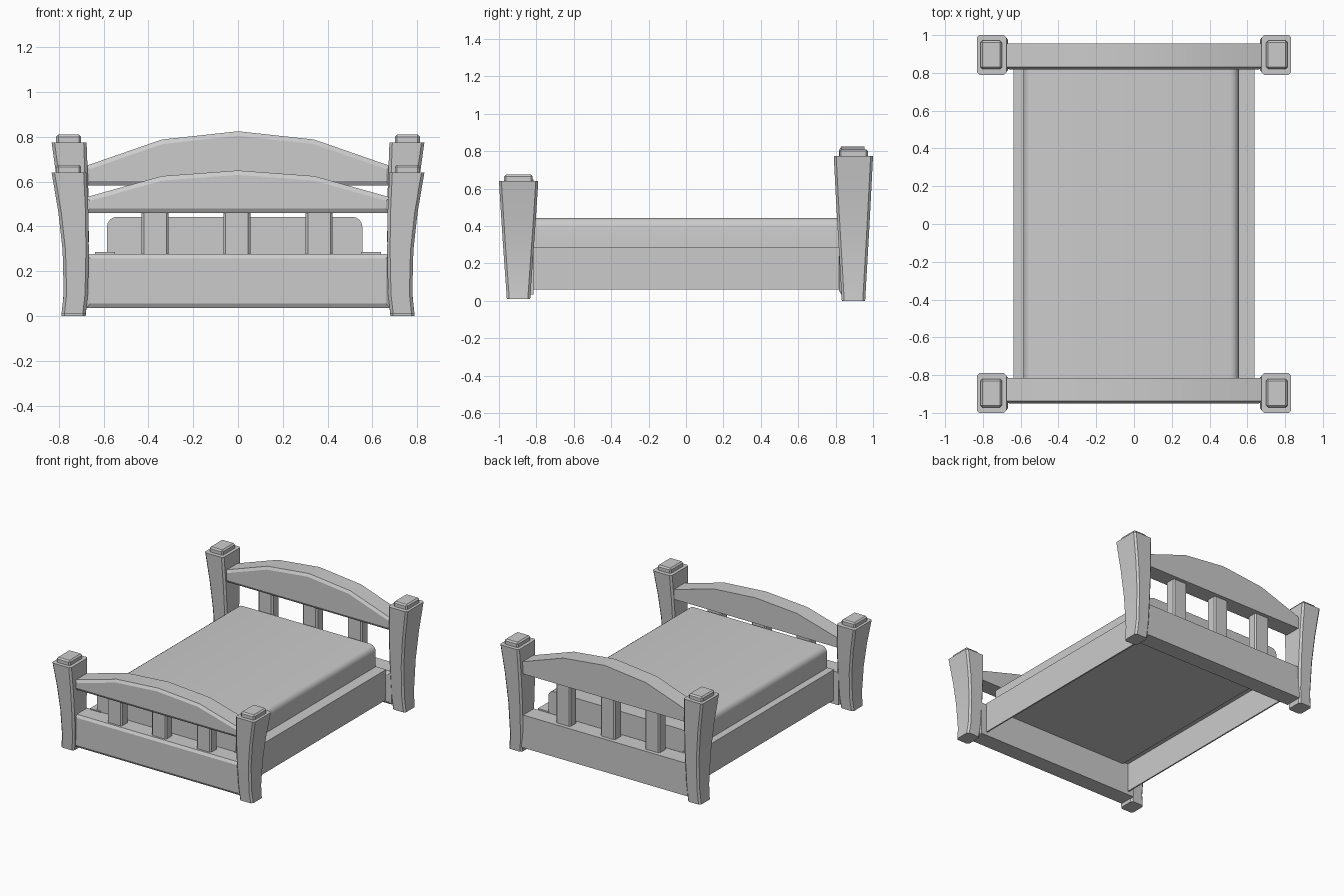
import bpy, bmesh, math
from mathutils import Vector

if "Cube" in bpy.data.objects:
    bpy.data.objects.remove(bpy.data.objects["Cube"])


def finish(name, bm, smooth=True):
    bmesh.ops.recalc_face_normals(bm, faces=bm.faces)
    me = bpy.data.meshes.new(name)
    bm.to_mesh(me)
    bm.free()
    ob = bpy.data.objects.new(name, me)
    bpy.context.collection.objects.link(ob)
    if smooth:
        bpy.context.view_layer.objects.active = ob
        bpy.ops.object.select_all(action='DESELECT')
        ob.select_set(True)
        bpy.ops.object.shade_smooth_by_angle(angle=math.radians(28))
    return ob


def box(name, lo, hi, bevel=0.0, axis=None, segs=1, top_only=False):
    """Box from corner to corner; bevels edges along one axis (or all)."""
    bm = bmesh.new()
    bmesh.ops.create_cube(bm, size=1)
    for v in bm.verts:
        v.co = Vector([(lo[i] + hi[i]) / 2 + v.co[i] * (hi[i] - lo[i]) for i in range(3)])
    if bevel:
        edges = []
        for e in bm.edges:
            a, b = e.verts
            along = axis is None or abs(a.co[axis] - b.co[axis]) > 1e-5
            high = not top_only or min(a.co.z, b.co.z) > hi[2] - 1e-5
            if along and high:
                edges.append(e)
        bmesh.ops.bevel(bm, geom=edges, offset=bevel, segments=segs,
                        profile=0.5, affect='EDGES')
    return finish(name, bm)


def board(name, profile, y0, y1, inset=0.02, depth=0.012):
    """Extrude an xz outline from y0 to y1, with a raised chamfered front panel."""
    bm = bmesh.new()
    front = bm.faces.new([bm.verts.new((x, y0 + depth, z)) for x, z in profile])
    back = [bm.verts.new((x, y1, z)) for x, z in profile]
    fv = list(front.verts)
    bm.faces.new(back[::-1])
    n = len(fv)
    for i in range(n):
        j = (i + 1) % n
        bm.faces.new((fv[i], fv[j], back[j], back[i]))
    bmesh.ops.recalc_face_normals(bm, faces=bm.faces)
    bmesh.ops.inset_region(bm, faces=[front], thickness=inset, depth=0,
                           use_even_offset=True)
    for v in front.verts:
        v.co.y = y0
    return finish(name, bm)


def post(name, sx, sy, z0, z1):
    """Flared post lofted through chamfered rectangles, plus its cap."""
    # fraction of height, inner x, outer x, inner y, outer y
    rings = [(0, .68, .788, .833, .958), (.14, .67, .778, .827, .964),
             (.45, .666, .783, .813, .978), (.72, .668, .802, .801, .989),
             (1, .676, .832, .79, 1.0)]
    c = .013
    bm = bmesh.new()
    loops = []
    for t, xa, xb, ya, yb in rings:
        pts = [(xa + c, ya), (xb - c, ya), (xb, ya + c), (xb, yb - c),
               (xb - c, yb), (xa + c, yb), (xa, yb - c), (xa, ya + c)]
        z = z0 + t * (z1 - z0)
        loops.append([bm.verts.new((sx * x, sy * y, z)) for x, y in pts])
    for a, b in zip(loops, loops[1:]):
        for i in range(8):
            j = (i + 1) % 8
            bm.faces.new((a[i], a[j], b[j], b[i]))
    bm.faces.new(loops[0])
    bm.faces.new(loops[-1])
    finish(name, bm)
    xs = sorted((sx * .70, sx * .812))
    ys = sorted((sy * .82, sy * .972))
    box(name + "_cap", (xs[0], ys[0], z1 - .01), (xs[1], ys[1], z1 + .035), .01)


# corner posts
for sx, side in ((-1, "left"), (1, "right")):
    post(f"front_{side}_post", sx, -1, .01, .64)
    post(f"back_{side}_post", sx, 1, 0, .775)

# footboard and headboard: lower panel, arched top rail, slats
W = .68
ends = {"footboard": (-.95, -.815, .46, (.53, .625, .65)),
        "headboard": (.818, .955, .583, (.67, .788, .825))}
for name, (y0, y1, zb, (ze, zm, zc)) in ends.items():
    board(name + "_panel", [(-W, .035), (W, .035), (W, .278), (-W, .278)], y0, y1)
    board(name + "_arch", [(-W, zb), (W, zb), (W, ze), (.34, zm), (0, zc),
                           (-.34, zm), (-W, ze)], y0, y1)
    ym = (y0 + y1) / 2
    for i, x in enumerate((-.37, -.005, .362)):
        box(f"{name}_slat_{i + 1}", (x - .06, ym - .04, .265),
            (x + .06, ym + .04, zb + .02), .01, axis=2)

# side rails: thin outer board with a narrow ledge meeting the mattress
for s, side in ((-1, "left"), (1, "right")):
    xs = sorted((s * .628, s * .638))
    box(f"{side}_side_rail", (xs[0], -.825, .06), (xs[1], .825, .285))
    xs = sorted((s * .55, s * .63))
    box(f"{side}_rail_ledge", (xs[0], -.825, .275), (xs[1], .825, .285))

# mattress with rounded long edges
box("mattress", (-.585, -.818, .262), (.555, .822, .443), .045, axis=1, segs=4,
    top_only=True)
